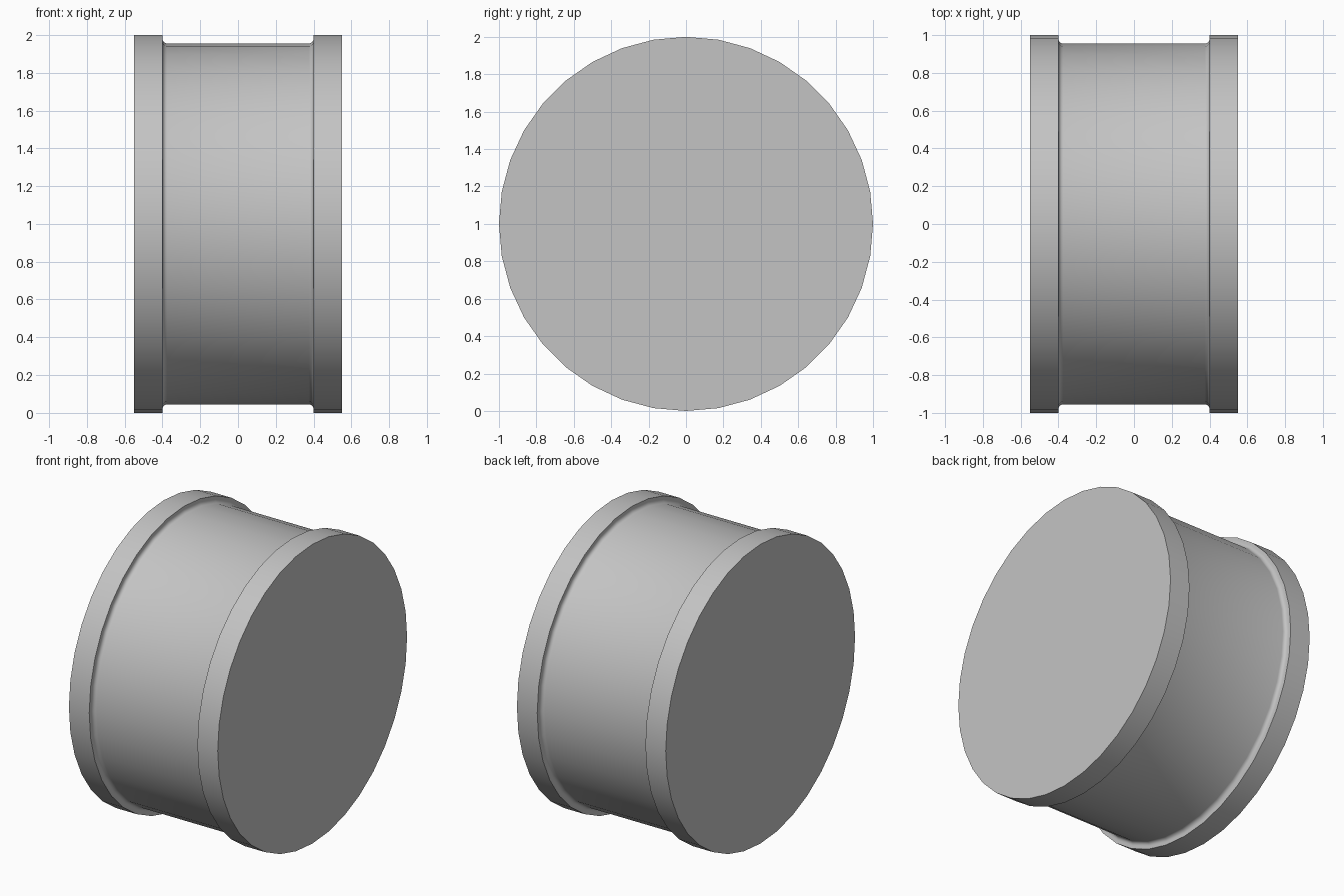
import bpy, bmesh
from math import radians, sin, cos, pi
from mathutils import Matrix, Vector

cube = bpy.data.objects.get("Cube")
if cube:
    bpy.data.objects.remove(cube, do_unlink=True)

HALF_WIDTH, FLANGE_X = 0.55, 0.40
RIM_R, DRUM_R, HOLE_R, FILLET = 1.0, 0.955, 0.12, 0.025
RIM_SIDES, HOLE_SIDES = 36, 14

# Plain grey
grey = bpy.data.materials.new("plain grey")
grey.use_nodes = True
colour = (0.55, 0.55, 0.55, 1)
grey.diffuse_color = colour
grey.node_tree.nodes["Principled BSDF"].inputs["Base Color"].default_value = colour


def ring(bm, x, radius, sides):
    return [bm.verts.new((x, radius * sin(2 * pi * i / sides), 1 + radius * cos(2 * pi * i / sides)))
            for i in range(sides)]


def loft(bm, rings):
    for a, b in zip(rings, rings[1:]):
        for i in range(len(a)):
            j = (i + 1) % len(a)
            bm.faces.new((a[i], a[j], b[j], b[i]))


# Half profile: flange edge, flange wall, then fillet into the drum
half = [(HALF_WIDTH, RIM_R), (FLANGE_X, RIM_R)]
for k in range(5):
    t = radians(90) * k / 4
    half.append((FLANGE_X - FILLET + FILLET * cos(t), DRUM_R + FILLET - FILLET * sin(t)))
profile = half + [(-x, r) for x, r in reversed(half)]

bm = bmesh.new()
outer = [ring(bm, x, r, RIM_SIDES) for x, r in profile]
loft(bm, outer)

# Axle hole through the middle
bore = [ring(bm, x, HOLE_R, HOLE_SIDES) for x in (HALF_WIDTH, -HALF_WIDTH)]
loft(bm, bore)

# Flat end faces around the hole
for rim, hole in ((outer[0], bore[0]), (outer[-1], bore[1])):
    edges = []
    for loop in (rim, hole):
        edges += [bm.edges.get((loop[i], loop[i - 1])) for i in range(len(loop))]
    bmesh.ops.bridge_loops(bm, edges=edges)

bmesh.ops.recalc_face_normals(bm, faces=bm.faces)
mesh = bpy.data.meshes.new("grooved_roller")
bm.to_mesh(mesh)
bm.free()
mesh.materials.append(grey)
roller = bpy.data.objects.new("grooved_roller", mesh)
bpy.context.collection.objects.link(roller)

# Smooth curved surfaces, sharp corners
bpy.context.view_layer.objects.active = roller
roller.select_set(True)
bpy.ops.object.shade_smooth_by_angle(angle=radians(30))
